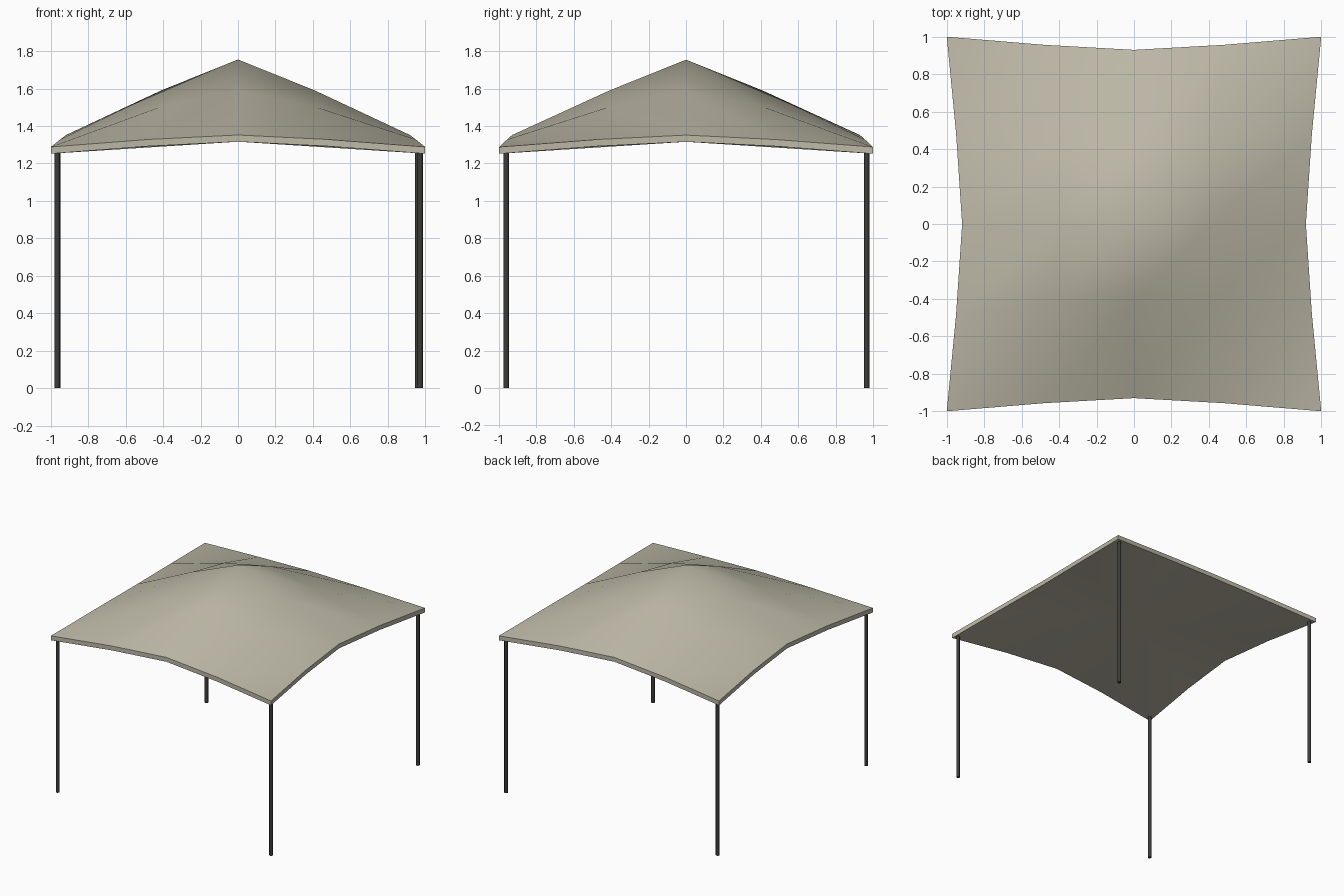
import bpy, bmesh, math

if "Cube" in bpy.data.objects:
    bpy.data.objects.remove(bpy.data.objects["Cube"])

def material(name, rgb):
    m = bpy.data.materials.new(name)
    m.diffuse_color = (*rgb, 1)
    m.use_nodes = True
    m.node_tree.nodes["Principled BSDF"].inputs["Base Color"].default_value = m.diffuse_color
    return m

cloth = material("beige_cloth", (0.51, 0.48, 0.385))
metal = material("dark_metal", (0.045, 0.045, 0.042))

# Canopy control points for one quadrant, mirrored by sign to all four
QUAD = {(0, 0): (0, 0, 1.755), (1, 0): (0.41, 0, 1.59), (0, 1): (0, 0.41, 1.59),
        (1, 1): (0.42, 0.42, 1.50), (2, 0): (0.918, 0, 1.352), (0, 2): (0, 0.93, 1.352),
        (2, 1): (0.95, 0.48, 1.328), (1, 2): (0.48, 0.957, 1.328), (2, 2): (1, 1, 1.288)}
THICK = 0.036

bm = bmesh.new()
top = {}
for i in range(-2, 3):
    for j in range(-2, 3):
        x, y, z = QUAD[abs(i), abs(j)]
        top[i, j] = bm.verts.new((math.copysign(x, i), math.copysign(y, j), z))

# Upper skin, every cell split along the same diagonal
for i in range(-2, 2):
    for j in range(-2, 2):
        a, b, c, d = top[i, j], top[i + 1, j], top[i + 1, j + 1], top[i, j + 1]
        bm.faces.new((a, b, c))
        bm.faces.new((a, c, d))

# Rim and the almost flat underside
ring = ([(i, -2) for i in range(-2, 2)] + [(2, j) for j in range(-2, 2)]
        + [(i, 2) for i in range(2, -2, -1)] + [(-2, j) for j in range(2, -2, -1)])
low = {k: bm.verts.new((top[k].co.x, top[k].co.y, top[k].co.z - THICK)) for k in ring}
centre = bm.verts.new((0, 0, 1.316))
for k, a in enumerate(ring):
    b = ring[(k + 1) % len(ring)]
    bm.faces.new((low[a], low[b], top[b], top[a]))
    bm.faces.new((low[b], low[a], centre))
bmesh.ops.recalc_face_normals(bm, faces=bm.faces)

mesh = bpy.data.meshes.new("canopy")
bm.to_mesh(mesh)
bm.free()
canopy = bpy.data.objects.new("canopy", mesh)
bpy.context.collection.objects.link(canopy)
mesh.materials.append(cloth)

def smooth(obj, angle):
    bpy.ops.object.select_all(action='DESELECT')
    obj.select_set(True)
    bpy.context.view_layer.objects.active = obj
    bpy.ops.object.shade_smooth_by_angle(angle=math.radians(angle))

smooth(canopy, 40)

# Four thin corner poles
H = 1.262
for name, x, y in (("front_left_pole", -0.965, -0.961), ("front_right_pole", 0.973, -0.961),
                   ("back_left_pole", -0.963, 0.966), ("back_right_pole", 0.958, 0.966)):
    bpy.ops.mesh.primitive_cylinder_add(vertices=12, radius=0.0138, depth=H, location=(x, y, H / 2))
    pole = bpy.context.object
    pole.name = name
    pole.data.materials.append(metal)
    smooth(pole, 40)
